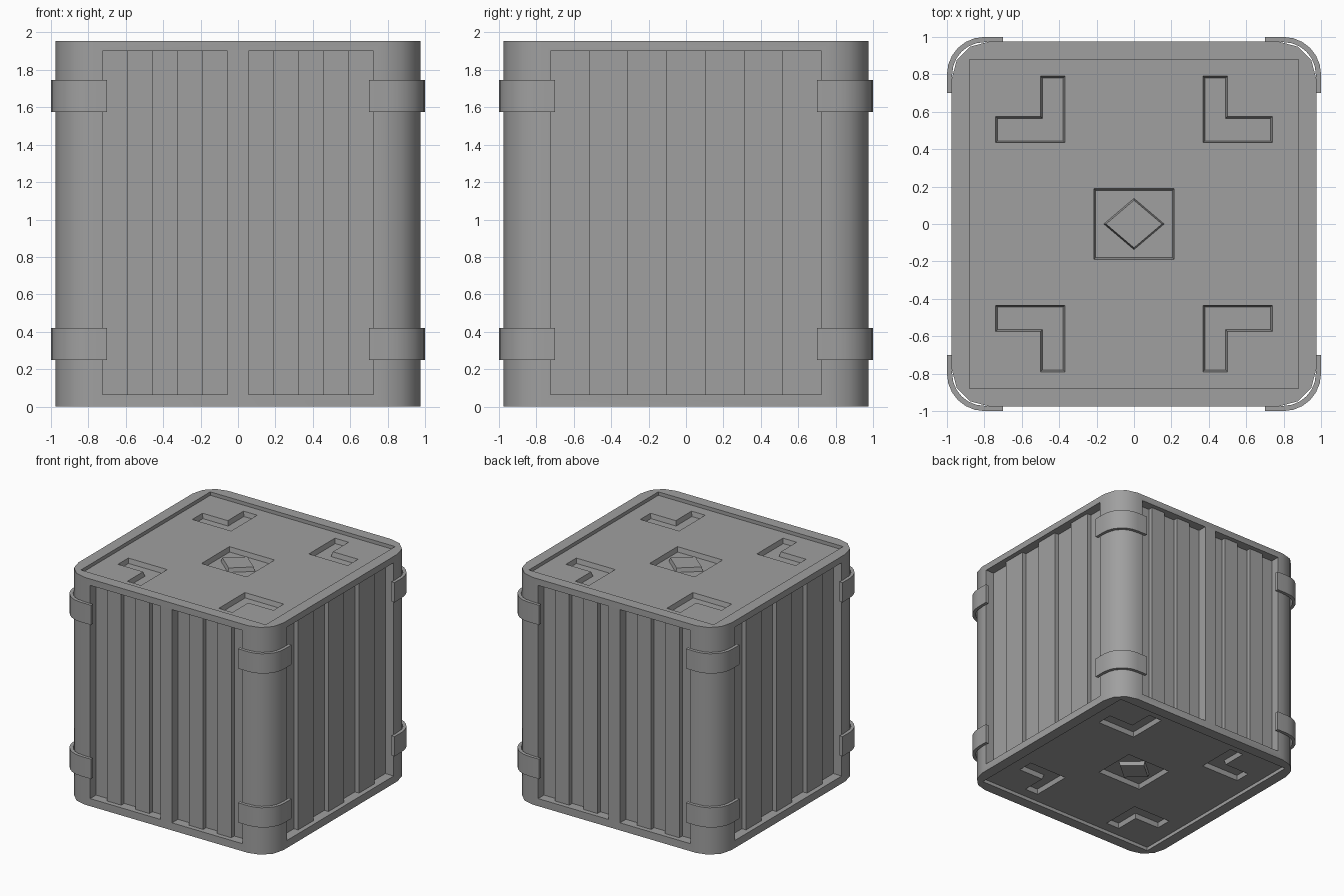
import bpy, bmesh, math
from mathutils import Matrix, Vector

if "Cube" in bpy.data.objects:
    bpy.data.objects.remove(bpy.data.objects["Cube"], do_unlink=True)

HALF, HEIGHT = 0.975, 1.955
RIM = 0.03        # depth of the lid and base recess
EMBOSS = 0.04     # depth of the marks sunk in the lid and base

gray = bpy.data.materials.new("metal_gray")
gray.use_nodes = True
gray.diffuse_color = (0.35, 0.35, 0.35, 1)
gray.node_tree.nodes["Principled BSDF"].inputs["Base Color"].default_value = gray.diffuse_color


def prism(name, low, high, z0, z1, matrix=Matrix()):
    """Solid between two matching outlines."""
    bm = bmesh.new()
    a = [bm.verts.new((x, y, z0)) for x, y in low]
    b = [bm.verts.new((x, y, z1)) for x, y in high]
    n = len(a)
    bm.faces.new(a[::-1])
    bm.faces.new(b)
    for i in range(n):
        j = (i + 1) % n
        bm.faces.new((a[i], a[j], b[j], b[i]))
    bm.transform(matrix)
    bmesh.ops.recalc_face_normals(bm, faces=bm.faces)
    mesh = bpy.data.meshes.new(name)
    bm.to_mesh(mesh)
    bm.free()
    mesh.materials.append(gray)
    obj = bpy.data.objects.new(name, mesh)
    bpy.context.collection.objects.link(obj)
    return obj


def activate(obj):
    bpy.ops.object.select_all(action='DESELECT')
    obj.select_set(True)
    bpy.context.view_layer.objects.active = obj


def smooth(obj):
    activate(obj)
    bpy.ops.object.shade_smooth_by_angle(angle=math.radians(40))


def carve(obj, cutter):
    cutter.hide_render = True
    activate(obj)
    mod = obj.modifiers.new("carve", 'BOOLEAN')
    mod.operation, mod.solver, mod.object = 'DIFFERENCE', 'EXACT', cutter
    bpy.ops.object.modifier_apply(modifier=mod.name)
    bpy.data.objects.remove(cutter, do_unlink=True)


def arc(centre, radius, steps):
    return [(centre + radius * math.cos(i * math.pi / 2 / steps),
             centre + radius * math.sin(i * math.pi / 2 / steps)) for i in range(steps + 1)]


def rect(w, h):
    return [(-w, -h), (w, -h), (w, h), (-w, h)]


def inset(poly, d):
    """Shrink a counter-clockwise outline by d."""
    out = []
    for i, p in enumerate(poly):
        p, q, r = Vector(p), Vector(poly[i - 1]), Vector(poly[(i + 1) % len(poly)])
        e, f = (p - q).normalized(), (r - p).normalized()
        n, m = Vector((-e.y, e.x)), Vector((-f.y, f.x))
        out.append(tuple(p + (n + m) * d / (1 + n.dot(m))))
    return out


def turn(quarter):
    return Matrix.Rotation(quarter * math.pi / 2, 4, 'Z')


FLIP = Matrix.Translation((0, 0, HEIGHT)) @ Matrix.Diagonal((1, 1, -1, 1))

# Body with rounded upright corners
outline = []
for k in range(4):
    outline += [tuple((turn(k) @ Vector((x, y, 0))).xy) for x, y in arc(0.775, 0.2, 3)]
body = prism("container_body", outline, outline, 0, HEIGHT)


# Corrugated wall recesses
def wall_cutter(u0, u1, strips, quarter):
    step = (u1 - u0) / strips
    pts = [(u0, -HALF - 0.1)]
    for i in range(strips):
        y = -HALF + (0.04 if i % 2 else 0.08)
        pts += [(u0 + i * step, y), (u0 + (i + 1) * step, y)]
    pts.append((u1, -HALF - 0.1))
    return prism("wall_cutter", pts, pts, 0.065, 1.9, turn(quarter))


for quarter in range(4):
    if quarter % 2:
        carve(body, wall_cutter(-0.725, 0.725, 7, quarter))
    else:
        carve(body, wall_cutter(-0.725, -0.055, 5, quarter))
        carve(body, wall_cutter(0.055, 0.725, 5, quarter))

# Lid and base: rimmed recess, four angle marks, centre square with a raised diamond
angle_mark = [(0.37, 0.435), (0.74, 0.435), (0.74, 0.575),
              (0.5, 0.575), (0.5, 0.79), (0.37, 0.79)]
square = rect(0.215, 0.19)
diamond = [(0.165, 0), (0, 0.14), (-0.165, 0), (0, -0.14)]
floor = HEIGHT - RIM

for side, matrix in (("lid", Matrix()), ("base", FLIP)):
    plate = rect(0.88, 0.88)
    carve(body, prism("rim_cutter", plate, plate, floor, HEIGHT + 0.1, matrix))
    marks = [square]
    for sx in (1, -1):
        for sy in (1, -1):
            mark = [(sx * x, sy * y) for x, y in angle_mark]
            marks.append(mark if sx == sy else mark[::-1])
    for mark in marks:
        carve(body, prism("mark_cutter", inset(mark, 0.01), inset(mark, -0.0025),
                          floor - EMBOSS, floor + 0.01, matrix))
    smooth(prism(side + "_diamond", diamond, inset(diamond, 0.01),
                 floor - EMBOSS - 0.01, floor - 0.005, matrix))

smooth(body)

# Corner clamps, two on each upright
clamp = ([(1, 0.7)] + arc(0.8, 0.2, 6) + [(0.7, 1), (0.7, 0.972)]
         + arc(0.8, 0.172, 6)[::-1] + [(0.972, 0.7)])
for level, z in (("lower", 0.25), ("upper", 1.575)):
    for k, corner in enumerate(("back_left", "back_right", "front_right", "front_left")):
        smooth(prism(f"{level}_{corner}_clamp", clamp, clamp, z, z + 0.17, turn(k)))
